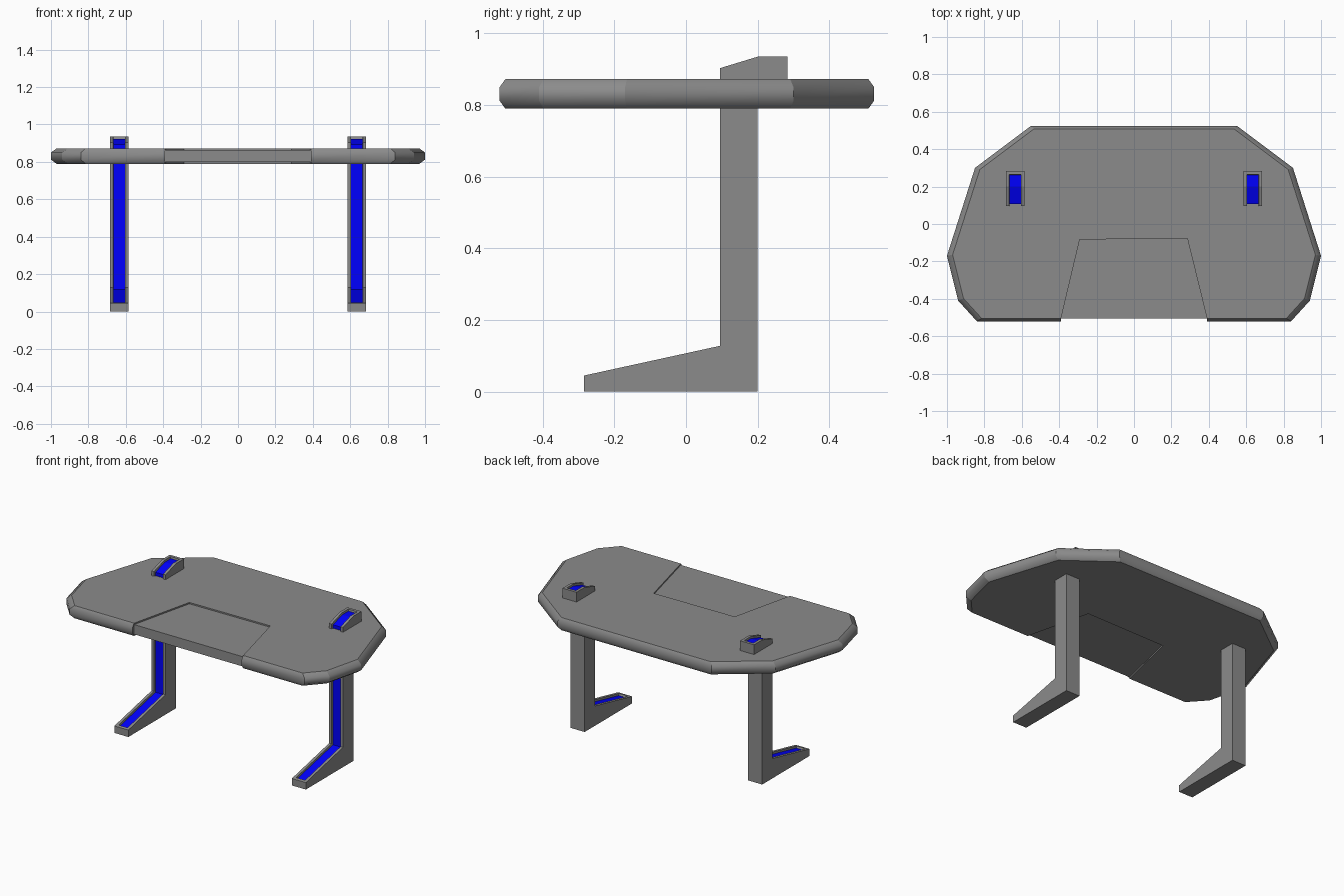
import bpy
import bmesh

if "Cube" in bpy.data.objects:
    bpy.data.objects.remove(bpy.data.objects["Cube"])


def finish(name, bm, materials=()):
    bmesh.ops.recalc_face_normals(bm, faces=bm.faces)
    mesh = bpy.data.meshes.new(name)
    bm.to_mesh(mesh)
    bm.free()
    obj = bpy.data.objects.new(name, mesh)
    bpy.context.collection.objects.link(obj)
    for m in materials:
        mesh.materials.append(m)
    return obj


grey = bpy.data.materials.new("grey")
grey.diffuse_color = (0.26, 0.26, 0.26, 1)
grey.use_nodes = True
grey.node_tree.nodes["Principled BSDF"].inputs["Base Color"].default_value = grey.diffuse_color
blue = bpy.data.materials.new("blue")
blue.diffuse_color = (0.0, 0.0, 1.0, 1)
blue.use_nodes = True
blue.node_tree.nodes["Principled BSDF"].inputs["Base Color"].default_value = blue.diffuse_color

# Desk top: faceted outline with rounded rim and a front bay for the panel
FRONT = -0.52
outline = [(0.39, FRONT), (0.84, FRONT), (0.94, -0.41), (1.0, -0.17), (0.85, 0.30), (0.55, 0.525),
           (-0.55, 0.525), (-0.85, 0.30), (-1.0, -0.17), (-0.94, -0.41), (-0.84, FRONT), (-0.39, FRONT)]
bay_back = [(-0.29, -0.083), (0.285, -0.077)]
rim = [(0.97, 0.79), (1.0, 0.812), (1.0, 0.85), (0.97, 0.872)]

bm = bmesh.new()
layers = []
for s, z in rim:
    layers.append([bm.verts.new((x if abs(x) < 0.4 else x * s, y * s, z)) for x, y in outline])
for lower, upper in zip(layers, layers[1:]):
    for i in range(len(outline) - 1):
        f = bm.faces.new((lower[i], lower[i + 1], upper[i + 1], upper[i]))
        f.smooth = True
    for a, b in zip(lower, upper):
        bm.edges.get((a, b)).smooth = False

# Recessed centre panel, stepped in from both the upper and lower surfaces
panel_ends = []
for layer, z_skin, z_panel in ((layers[0], 0.79, 0.80), (layers[-1], 0.872, 0.863)):
    back = [bm.verts.new((x, y, z_skin)) for x, y in bay_back]
    skin = [layer[-1], *back, layer[0]]
    bm.faces.new(layer + back)
    panel = [bm.verts.new((v.co.x, v.co.y, z_panel)) for v in skin]
    bm.faces.new(panel)
    for i in range(3):
        bm.faces.new((skin[i], skin[i + 1], panel[i + 1], panel[i]))
    panel_ends.append((panel[0], panel[3]))
(bl, br), (tl, tr) = panel_ends
bm.faces.new((bl, br, tr, tl))
bm.faces.new([l[-1] for l in layers] + [tl, bl])
bm.faces.new([l[0] for l in layers] + [tr, br])
finish("desk_top", bm, [grey])

# Legs: side profile with the groove running along the first five points
profile = [(-0.285, 0.045), (0.095, 0.128), (0.095, 0.903), (0.2, 0.935), (0.283, 0.935),
           (0.283, 0.84), (0.2, 0.80), (0.2, 0.0), (-0.285, 0.0)]


def make_leg(name, cx, half=0.05):
    bm = bmesh.new()
    left = [bm.verts.new((cx - half, y, z)) for y, z in profile]
    right = [bm.verts.new((cx + half, y, z)) for y, z in profile]
    n = len(profile)
    walls = [bm.faces.new((left[i], right[i], right[(i + 1) % n], left[(i + 1) % n])) for i in range(n)]
    bm.faces.new(left)
    bm.faces.new(right)
    bmesh.ops.recalc_face_normals(bm, faces=bm.faces)
    groove = walls[:4]
    # Flat border, then a sunken light strip
    bmesh.ops.inset_region(bm, faces=groove, thickness=0.018, use_even_offset=True)
    bmesh.ops.inset_region(bm, faces=groove, thickness=0.002, depth=-0.012, use_even_offset=True)
    for f in groove:
        f.material_index = 1
    finish(name, bm, [grey, blue])


for side, sign in (("left", -1), ("right", 1)):
    make_leg(side + "_leg", sign * 0.635)
